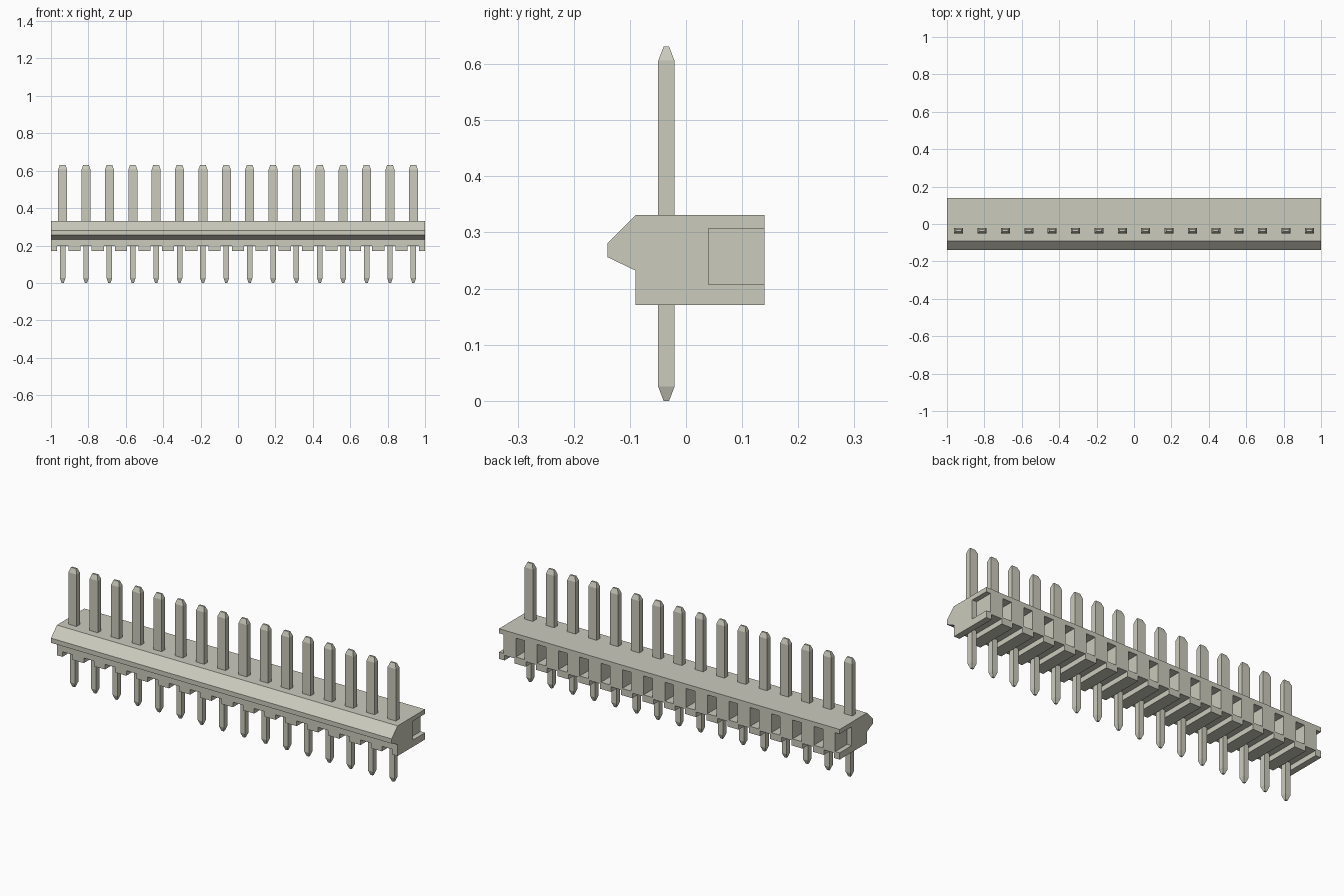
import bpy, bmesh

if "Cube" in bpy.data.objects:
    bpy.data.objects.remove(bpy.data.objects["Cube"], do_unlink=True)

PINS, PITCH, PIN_Y = 16, 0.125, -0.035

# Single warm grey for housing and pins
COLOUR = (0.60, 0.595, 0.51, 1)
grey = bpy.data.materials.new("warm grey")
grey.use_nodes = True
grey.diffuse_color = COLOUR
grey.node_tree.nodes["Principled BSDF"].inputs["Base Color"].default_value = COLOUR


def to_mesh(name, bm):
    bmesh.ops.recalc_face_normals(bm, faces=bm.faces)
    mesh = bpy.data.meshes.new(name)
    bm.to_mesh(mesh)
    bm.free()
    mesh.materials.append(grey)
    return mesh


def add_object(name, mesh, x=0, y=0):
    obj = bpy.data.objects.new(name, mesh)
    obj.location = (x, y, 0)
    bpy.context.collection.objects.link(obj)
    return obj


def add_box(bm, x, y, z):
    verts = bmesh.ops.create_cube(bm, size=1)["verts"]
    for v in verts:
        for i, (lo, hi) in enumerate((x, y, z)):
            v.co[i] = hi if v.co[i] > 0 else lo


# Housing: side profile with a sloped locking ridge, extruded along x
profile = [(0.14, 0.171), (0.14, 0.331), (-0.09, 0.331), (-0.14, 0.281),
           (-0.14, 0.256), (-0.09, 0.232), (-0.09, 0.171)]
bm = bmesh.new()
face = bm.faces.new([bm.verts.new((-1, y, z)) for y, z in profile])
side = bmesh.ops.extrude_face_region(bm, geom=[face])["geom"]
bmesh.ops.translate(bm, vec=(2, 0, 0),
                    verts=[g for g in side if isinstance(g, bmesh.types.BMVert)])
housing = add_object("housing", to_mesh("housing", bm))

# Cutters: grooves under each pin, windows between the pins in the back
pin_xs = [(i - (PINS - 1) / 2) * PITCH for i in range(PINS)]
bm = bmesh.new()
for x in pin_xs:
    add_box(bm, (x - 0.03, x + 0.03), (-0.3, 0.3), (0.1, 0.198))
for i in range(PINS + 1):
    x = -1 + i * PITCH
    add_box(bm, (x - 0.026, x + 0.026), (0.04, 0.3), (0.207, 0.307))
cutter = add_object("housing_cutter", to_mesh("housing_cutter", bm))
cutter.hide_render = True

cut = housing.modifiers.new("cut", "BOOLEAN")
cut.operation, cut.solver, cut.object = "DIFFERENCE", "EXACT", cutter
bpy.context.view_layer.objects.active = housing
bpy.ops.object.modifier_apply(modifier=cut.name)
bpy.data.objects.remove(cutter, do_unlink=True)

# Pin: stacked rectangles (half width x, half width y, z), wider above the housing
sections = [(0.006, 0.005, 0), (0.0145, 0.0145, 0.025), (0.0145, 0.0145, 0.26),
            (0.024, 0.0145, 0.26), (0.024, 0.0145, 0.606), (0.015, 0.005, 0.631)]
bm = bmesh.new()
rings = [[bm.verts.new((sx * hx, sy * hy, z))
          for sx, sy in ((-1, -1), (1, -1), (1, 1), (-1, 1))] for hx, hy, z in sections]
for low, high in zip(rings, rings[1:]):
    for i in range(4):
        j = (i + 1) % 4
        bm.faces.new((low[i], low[j], high[j], high[i]))
bm.faces.new(rings[0])
bm.faces.new(rings[-1])
pin_mesh = to_mesh("pin", bm)
for n, x in enumerate(pin_xs, 1):
    add_object(f"pin_{n:02d}", pin_mesh, x, PIN_Y)
